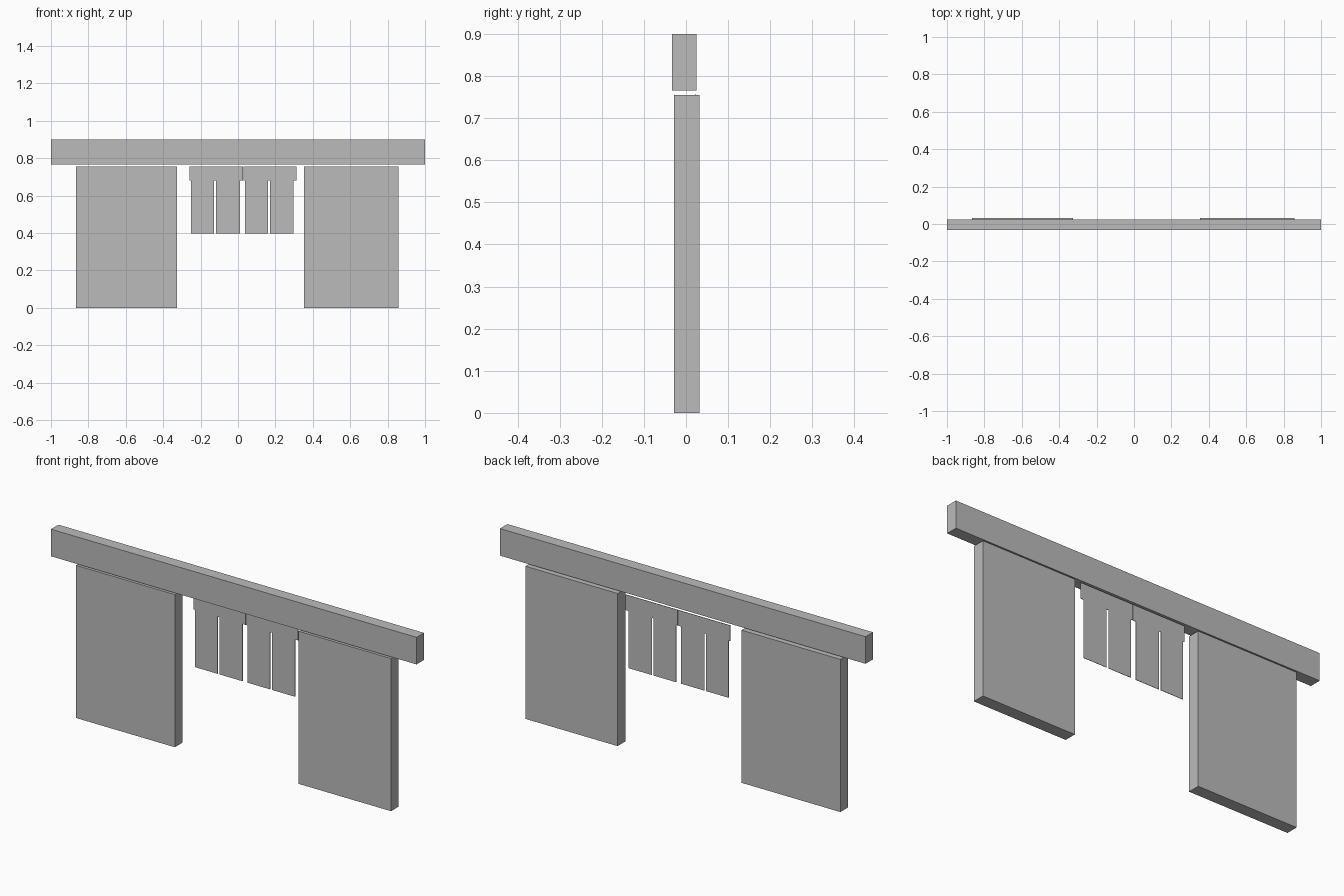
import bpy
import bmesh

default = bpy.data.objects.get("Cube")
if default:
    bpy.data.objects.remove(default, do_unlink=True)

grey = bpy.data.materials.new("plain grey")
grey.use_nodes = True
colour = (0.5, 0.5, 0.5, 1)
grey.diffuse_color = colour
grey.node_tree.nodes["Principled BSDF"].inputs["Base Color"].default_value = colour


def finish(name, bm):
    mesh = bpy.data.meshes.new(name)
    bm.normal_update()
    bm.to_mesh(mesh)
    bm.free()
    mesh.materials.append(grey)
    obj = bpy.data.objects.new(name, mesh)
    bpy.context.collection.objects.link(obj)
    return obj


def box(name, x, y, z):
    """Box spanning the given (low, high) ranges."""
    bm = bmesh.new()
    bmesh.ops.create_cube(bm, size=1)
    for v in bm.verts:
        v.co = [lo + (c + 0.5) * (hi - lo) for c, (lo, hi) in zip(v.co, (x, y, z))]
    return finish(name, bm)


def curtain(name, x0):
    """Thin hanging cloth: a header band with two flaps cut from one outline."""
    top, band, bottom = 0.757, 0.68, 0.397
    outline = [(0, top), (0, band)]
    for left, right in ((0.008, 0.131), (0.141, 0.268)):
        outline += [(left, band), (left, bottom), (right, bottom), (right, band)]
    outline += [(0.284, band), (0.284, top)]
    bm = bmesh.new()
    face = bm.faces.new([bm.verts.new((x0 + x, 0.022, z)) for x, z in outline])
    back = bmesh.ops.extrude_face_region(bm, geom=[face])["geom"]
    for v in back:
        if isinstance(v, bmesh.types.BMVert):
            v.co.y += 0.002
    bmesh.ops.recalc_face_normals(bm, faces=bm.faces)
    return finish(name, bm)


# Lintel beam across the top
box("top_beam", (-1, 1), (-0.033, 0.025), (0.766, 0.9))

# Solid wall panels on either side of the opening
box("right_wall_panel", (-0.867, -0.326), (-0.028, 0.032), (0, 0.755))
box("left_wall_panel", (0.352, 0.857), (-0.028, 0.032), (0, 0.755))

# Pair of split door curtains
curtain("right_curtain", -0.258)
curtain("left_curtain", 0.029)
